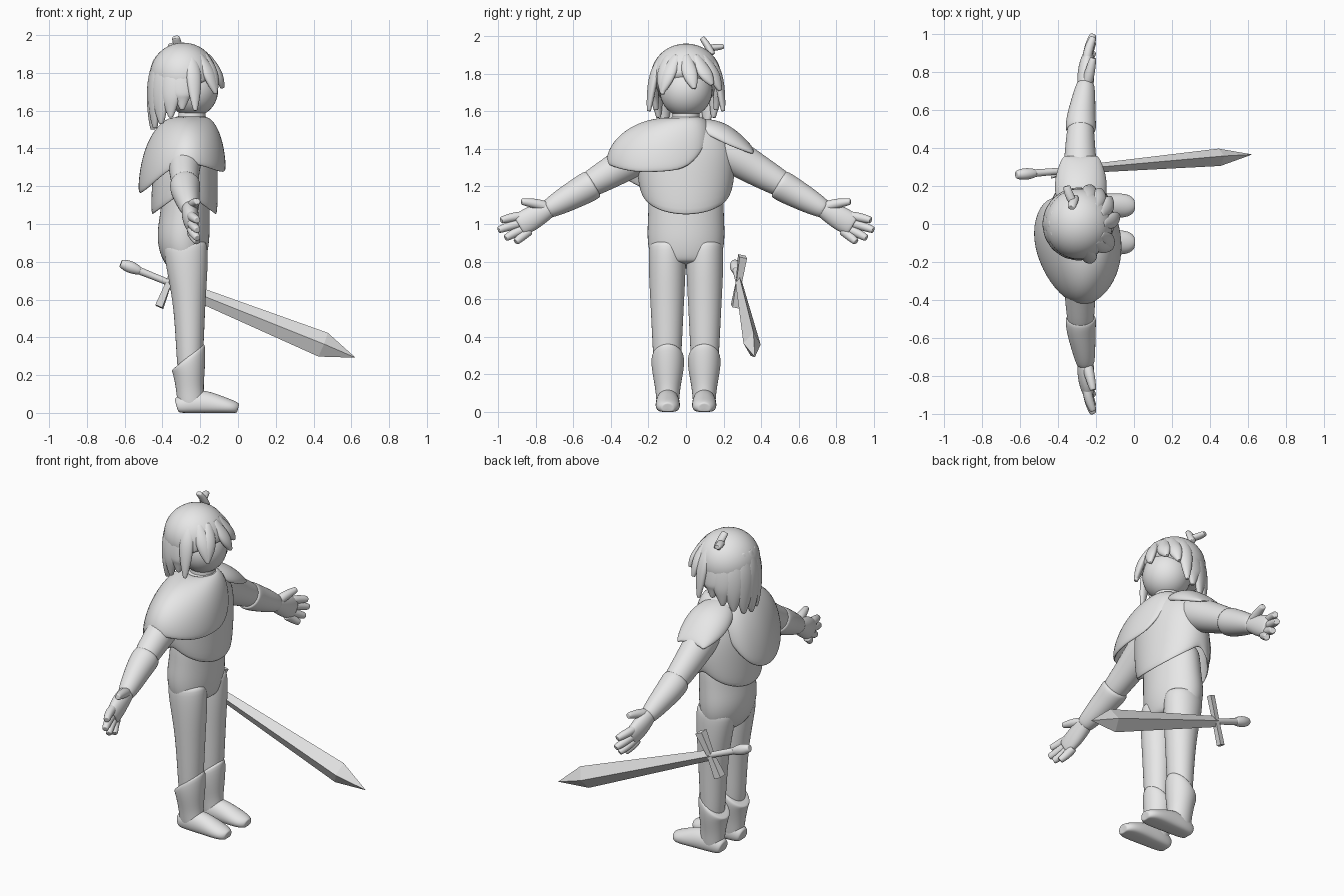
import bpy, bmesh, math
from mathutils import Vector, Matrix

if bpy.data.objects.get("Cube"):
    bpy.data.objects.remove(bpy.data.objects["Cube"])

clay = bpy.data.materials.new("light_grey")
clay.use_nodes = True
GREY = (0.8, 0.8, 0.8, 1)
clay.diffuse_color = GREY
clay.node_tree.nodes["Principled BSDF"].inputs["Base Color"].default_value = GREY


def finish(name, bm, levels=0, thick=0, smooth=True):
    bmesh.ops.recalc_face_normals(bm, faces=bm.faces)
    me = bpy.data.meshes.new(name)
    bm.to_mesh(me)
    bm.free()
    ob = bpy.data.objects.new(name, me)
    bpy.context.collection.objects.link(ob)
    me.materials.append(clay)
    for p in me.polygons:
        p.use_smooth = smooth
    if thick:
        m = ob.modifiers.new("thickness", 'SOLIDIFY')
        m.thickness, m.offset = thick, 0
    if levels:
        ob.modifiers.new("smooth", 'SUBSURF').levels = levels
        ob.modifiers["smooth"].render_levels = levels
    return ob


def skin(name, rows, closed=True, caps=False, levels=2, thick=0, smooth=True):
    """Bridge rows of points into a surface."""
    bm = bmesh.new()
    vs = [[bm.verts.new(p) for p in r] for r in rows]
    n = len(rows[0])
    for a, b in zip(vs, vs[1:]):
        for i in range(n if closed else n - 1):
            j = (i + 1) % n
            bm.faces.new((a[i], a[j], b[j], b[i]))
    if caps:
        bm.faces.new(vs[0])
        bm.faces.new(vs[-1])
    return finish(name, bm, levels, thick, smooth)


def loft(name, secs, ref=(1, 0, 0), n=12, tilt=0, floor=None, levels=2, smooth=True):
    """Elliptical sections (centre, radius along ref, other radius) along a path."""
    cs = [Vector(s[0]) for s in secs]
    grow = 1.045 if levels else 1
    rows = []
    for k, (c, ru, rv) in enumerate(secs):
        t = (cs[min(k + 1, len(cs) - 1)] - cs[max(k - 1, 0)]).normalized()
        u = Vector(ref)
        u = (u - t * u.dot(t)).normalized()
        v = t.cross(u)
        ring = []
        for i in range(n):
            a = 2 * math.pi * i / n
            d = u * (ru * grow * math.cos(a)) + v * (rv * grow * math.sin(a))
            p = cs[k] + d
            if k == len(secs) - 1:
                p.z += tilt * d.x
            if floor is not None:
                p.z = max(p.z, floor)
            ring.append(p)
        rows.append(ring)
    if levels:  # tight rounded ends
        for idx, pos in ((0, 0), (-1, len(rows) + 1)):
            mid = sum(rows[idx], Vector()) / n
            rows.insert(pos, [mid.lerp(p, 0.75) for p in rows[idx]])
    return skin(name, rows, caps=True, levels=levels, smooth=smooth)


def column(name, table, y=0, **kw):
    """Vertical loft from (z, back x, front x, half width)."""
    return loft(name, [((( b + f) / 2, y, z), (f - b) / 2, w) for z, b, f, w in table], **kw)


def ball(name, centre, radii, cut=None):
    bm = bmesh.new()
    bmesh.ops.create_uvsphere(bm, u_segments=32, v_segments=20, radius=1,
                              matrix=Matrix.Translation(centre) @ Matrix.Diagonal((*radii, 1)))
    if cut:
        bmesh.ops.bisect_plane(bm, geom=bm.verts[:] + bm.edges[:] + bm.faces[:],
                               plane_co=cut[0], plane_no=cut[1], clear_inner=True)
        bmesh.ops.holes_fill(bm, edges=[e for e in bm.edges if e.is_boundary], sides=0)
    return finish(name, bm)


# Hips, neck, collar and head
column("hips", [(0.78, -0.37, -0.17, 0.17), (0.86, -0.42, -0.155, 0.2), (0.95, -0.43, -0.15, 0.207),
                (1.05, -0.41, -0.15, 0.2), (1.2, -0.4, -0.15, 0.2)])
column("neck", [(1.45, -0.33, -0.17, 0.08), (1.64, -0.31, -0.17, 0.07)])
column("collar", [(1.52, -0.35, -0.15, 0.1), (1.55, -0.335, -0.16, 0.085), (1.57, -0.33, -0.165, 0.08)])
ball("head", (-0.24, 0, 1.71), (0.135, 0.14, 0.143))

# Breastplate with a pointed hem front and back
rows = []
for z, cx, rx, ry in [(1.54, -0.26, 0.07, 0.09), (1.5, -0.265, 0.12, 0.19), (1.4, -0.27, 0.15, 0.25),
                      (1.28, -0.28, 0.165, 0.255), (None, -0.285, 0.17, 0.235)]:
    rows.append([])
    for i in range(24):
        c, s = math.cos(i * math.pi / 12), math.sin(i * math.pi / 12)
        rows[-1].append((cx + rx * c, ry * s, z or 1.17 - 0.13 * abs(c)))
skin("breastplate", rows, thick=0.02)

# Shoulder cape: dome from the neck to an uneven hem
hem = [(-0.09, 0.02, 1.29), (-0.065, -0.12, 1.275), (-0.09, -0.27, 1.27), (-0.17, -0.39, 1.3),
       (-0.28, -0.44, 1.33), (-0.39, -0.37, 1.27), (-0.48, -0.24, 1.18), (-0.53, -0.08, 1.15),
       (-0.51, 0.06, 1.18), (-0.44, 0.15, 1.3), (-0.27, 0.14, 1.5), (-0.14, 0.11, 1.43)]
rows = []
for k in range(7):
    t = k / 6 * math.pi / 2
    row = []
    for h in hem:
        h = Vector(h)
        d = Vector((h.x + 0.25, h.y, 0))
        start = Vector((-0.25, 0, 0)) + d.normalized() * 0.08
        p = start.lerp(Vector((h.x, h.y, 0)), math.sin(t))
        p.z = 1.56 - (1.56 - h.z) * (1 - math.cos(t))
        row.append(p)
    rows.append(row)
skin("shoulder_cape", rows, thick=0.02)

# Shoulder pad arching over the bare shoulder
rows = []
for y, top, low, w in [(0.06, 1.555, 1.5, 0.09), (0.14, 1.55, 1.46, 0.13), (0.22, 1.525, 1.42, 0.135),
                       (0.3, 1.46, 1.39, 0.115), (0.36, 1.39, 1.37, 0.085)]:
    rows.append([(-0.28 + w * math.cos(a * math.pi / 8), y, low + (top - low) * math.sin(a * math.pi / 8))
                 for a in range(9)])
skin("shoulder_pad", rows, closed=False, thick=0.02)

# Limbs, one set per side
for s, side in ((1, "left"), (-1, "right")):
    y = 0.1 * s
    column(side + "_leg", [(0.2, -0.32, -0.19, 0.07), (0.4, -0.33, -0.18, 0.08), (0.6, -0.345, -0.172, 0.09),
                           (0.75, -0.375, -0.16, 0.098), (0.9, -0.4, -0.16, 0.1)], y=y)
    column(side + "_boot", [(0.03, -0.32, -0.17, 0.06), (0.12, -0.325, -0.185, 0.064),
                            (0.22, -0.345, -0.175, 0.085), (0.3, -0.355, -0.17, 0.09)], y=y * 0.97, tilt=0.8)
    foot = [(-0.325, 0.08, 0.045), (-0.26, 0.125, 0.062), (-0.17, 0.12, 0.063),
            (-0.08, 0.085, 0.066), (-0.025, 0.065, 0.058), (0, 0.05, 0.035)]
    loft(side + "_foot", [((x, y * 0.97, h * 0.4), w, h * 0.6) for x, h, w in foot], ref=(0, 1, 0), floor=0)

    def limb(name, pts):
        loft(side + name, [((x, v * s, z), a, b) for x, v, z, a, b in pts])
    limb("_upper_arm", [(-0.28, 0.12, 1.43, 0.09, 0.09), (-0.28, 0.25, 1.365, 0.095, 0.1),
                        (-0.285, 0.38, 1.285, 0.08, 0.085), (-0.28, 0.53, 1.2, 0.07, 0.07)])
    limb("_sleeve", [(-0.28, 0.49, 1.215, 0.083, 0.083), (-0.28, 0.56, 1.175, 0.077, 0.078),
                     (-0.265, 0.66, 1.12, 0.062, 0.066), (-0.255, 0.74, 1.075, 0.048, 0.05)])
    limb("_palm", [(-0.255, 0.7, 1.095, 0.04, 0.04), (-0.255, 0.77, 1.06, 0.045, 0.058),
                   (-0.25, 0.83, 1.025, 0.043, 0.066), (-0.24, 0.89, 0.99, 0.03, 0.06)])
    fingers = [(0.86, 1.045, 0.983, 1.02), (0.86, 1.01, 0.997, 0.968),
               (0.85, 0.98, 0.96, 0.925), (0.83, 0.965, 0.905, 0.905)]
    for i, (y0, z0, y1, z1) in enumerate(fingers):
        limb("_finger_%d" % (i + 1), [(-0.25, y0, z0, 0.024, 0.024),
                                      (-0.24, (y0 + y1) / 2, (z0 + z1) / 2 + 0.004, 0.025, 0.025),
                                      (-0.215, y1, z1, 0.019, 0.019)])
    limb("_thumb", [(-0.25, 0.73, 1.085, 0.03, 0.03), (-0.235, 0.79, 1.108, 0.028, 0.028),
                    (-0.215, 0.875, 1.12, 0.018, 0.018)])

# Hair cap and tapered locks around it
ball("hair_cap", (-0.29, 0, 1.785), (0.178, 0.187, 0.175), cut=((-0.29, 0, 1.7), (-0.5, 0, 1)))


def lock(name, deg, path, widths, lean=0):
    a = math.radians(deg)
    out, along = Vector((math.cos(a), math.sin(a), 0)), Vector((-math.sin(a), math.cos(a), 0))
    secs = []
    for k, ((r, z), w) in enumerate(zip(path, widths)):
        secs.append((Vector((-0.29, 0, z)) + out * r + along * lean * k, w, min(w, 0.024)))
    loft(name, secs, ref=along, n=8)


for i in range(9):
    deg = 92 + i * 22
    back = max(0, -math.cos(math.radians(deg)))
    tip = 1.61 - 0.11 * back
    lock("back_lock_%d" % (i + 1), deg, [(0.135, 1.87), (0.165, 1.78), (0.172, 1.68), (0.165, tip + 0.07),
                                         (0.16, tip)], [0.04, 0.06, 0.062, 0.045, 0.014])
for i, (deg, tip, lean) in enumerate([(-72, 1.6, 0), (-48, 1.69, 0.015), (-24, 1.7, -0.015), (0, 1.72, 0.015),
                                      (24, 1.74, 0.02), (46, 1.71, 0.015), (72, 1.6, 0)]):
    lock("fringe_lock_%d" % (i + 1), deg, [(0.12, 1.89), (0.175, 1.82), (0.195, (1.82 + tip) / 2), (0.208, tip)],
         [0.03, 0.045, 0.04, 0.012], lean)

# Forked tuft on top of the head
loft("hair_tuft", [((-0.31, 0.14, 1.9), 0.022, 0.02), ((-0.32, 0.115, 1.95), 0.026, 0.02),
                   ((-0.33, 0.085, 1.99), 0.022, 0.016)], n=8)
loft("hair_tuft_branch", [((-0.32, 0.11, 1.935), 0.022, 0.018), ((-0.345, 0.16, 1.94), 0.025, 0.02),
                          ((-0.355, 0.2, 1.945), 0.02, 0.014)], n=8)

# Sword: tapered blade, crossguard, grip and pommel along one axis
start, tip = Vector((-0.59, 0.262, 0.78)), Vector((0.62, 0.366, 0.293))


def at(f):
    return start.lerp(tip, f)


loft("sword_blade", [(at(0.18), 0.032, 0.018), (at(0.86), 0.068, 0.046), (tip, 0.001, 0.001)],
     ref=(0.35, 0.1, 0.9), n=4, levels=0, smooth=False)
loft("sword_grip", [(at(0.02), 0.022, 0.022), (at(0.1), 0.018, 0.018), (at(0.19), 0.018, 0.018)])
loft("sword_pommel", [(at(-0.025), 0.022, 0.022), (at(0.015), 0.036, 0.034), (at(0.06), 0.022, 0.022)])
g, arm = at(0.185), Vector((0.36, 0.13, 0.92))
loft("sword_guard", [(g - arm * 0.14, 0.034, 0.022), (g, 0.022, 0.02), (g + arm * 0.15, 0.034, 0.022)],
     ref=(1, 1, 0), n=4, levels=0, smooth=False)
